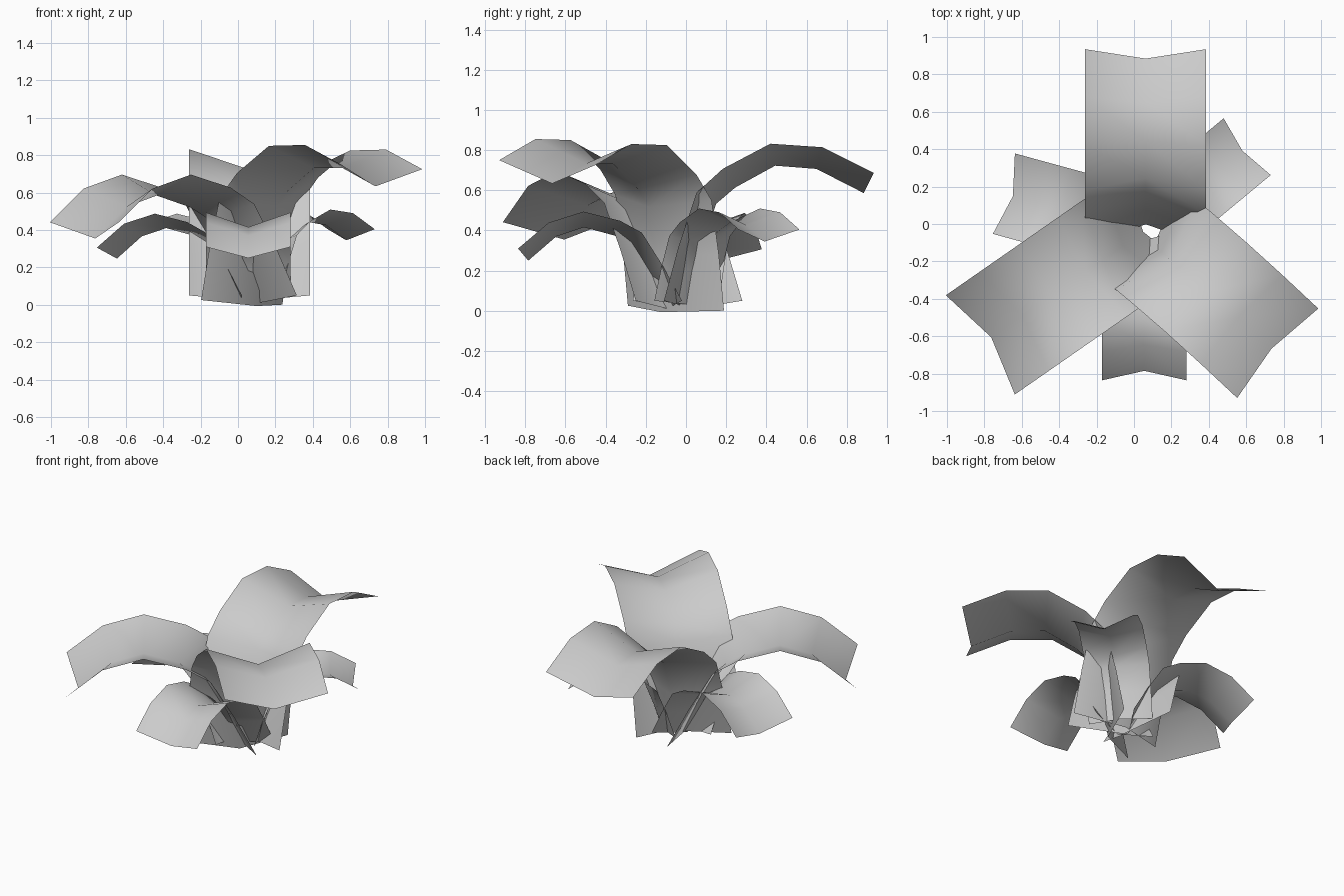
import bpy
import bmesh
from math import radians
from mathutils import Matrix, Vector

cube = bpy.data.objects.get("Cube")
if cube:
    bpy.data.objects.remove(cube, do_unlink=True)

# Single plain leaf colour
grey = bpy.data.materials.new("pale_grey")
grey.use_nodes = True
colour = (0.6, 0.6, 0.6, 1)
grey.diffuse_color = colour
grey.node_tree.nodes["Principled BSDF"].inputs["Base Color"].default_value = colour

# Side outline of a leaf's outer edges, from root to tip (outward, up)
ARCH = [(0, 0), (0.05, 0.28), (0.115, 0.55), (0.235, 0.68),
        (0.46, 0.825), (0.72, 0.83), (0.985, 0.725)]
HALF_WIDTH = 0.323
FOLD = 0.112


def leaf(name, base, heading, droop, roll, scale):
    """Arched strip with a sunken centre fold."""
    bm = bmesh.new()
    points = [Vector((x, 0, z)) for x, z in ARCH]
    rows = []
    for i, p in enumerate(points):
        before = points[max(i - 1, 0)]
        after = points[min(i + 1, len(points) - 1)]
        t = (after - before).normalized()
        fold = p + Vector((t.z, 0, -t.x)) * FOLD
        side = Vector((0, HALF_WIDTH, 0))
        rows.append([bm.verts.new(v) for v in (p - side, fold, p + side)])
    for a, b in zip(rows, rows[1:]):
        for j in range(2):
            bm.faces.new((a[j], b[j], b[j + 1], a[j + 1]))
    place = (Matrix.Translation(base)
             @ Matrix.Rotation(radians(heading), 4, 'Z')
             @ Matrix.Rotation(radians(droop), 4, 'Y')
             @ Matrix.Rotation(radians(roll), 4, 'X')
             @ Matrix.Scale(scale, 4))
    bm.transform(place)
    for f in bm.faces:
        f.smooth = True
    mesh = bpy.data.meshes.new(name)
    bm.to_mesh(mesh)
    bm.free()
    mesh.materials.append(grey)
    obj = bpy.data.objects.new(name, mesh)
    bpy.context.collection.objects.link(obj)


# Three large upper leaves
leaf("large_leaf_back", (0.062, -0.11, 0.05), 90, 5, 0, 1)
leaf("large_leaf_front_left", (0.02, -0.05, 0.013), -42.2, 0, -2.2, 1)
leaf("large_leaf_front_right", (0.13, 0.015, 0.05), -145.2, 17.7, 0, 1)

# Three small lower leaves
leaf("small_leaf_front", (0.055, -0.02, 0.05), -90, 18.7, 0, 0.7)
leaf("small_leaf_back_right", (0.08, -0.05, 0.05), 164.7, 18.7, 0, 0.69)
leaf("small_leaf_back_left", (0.10, -0.006, 0.05), 39.7, 8, 0, 0.61)
